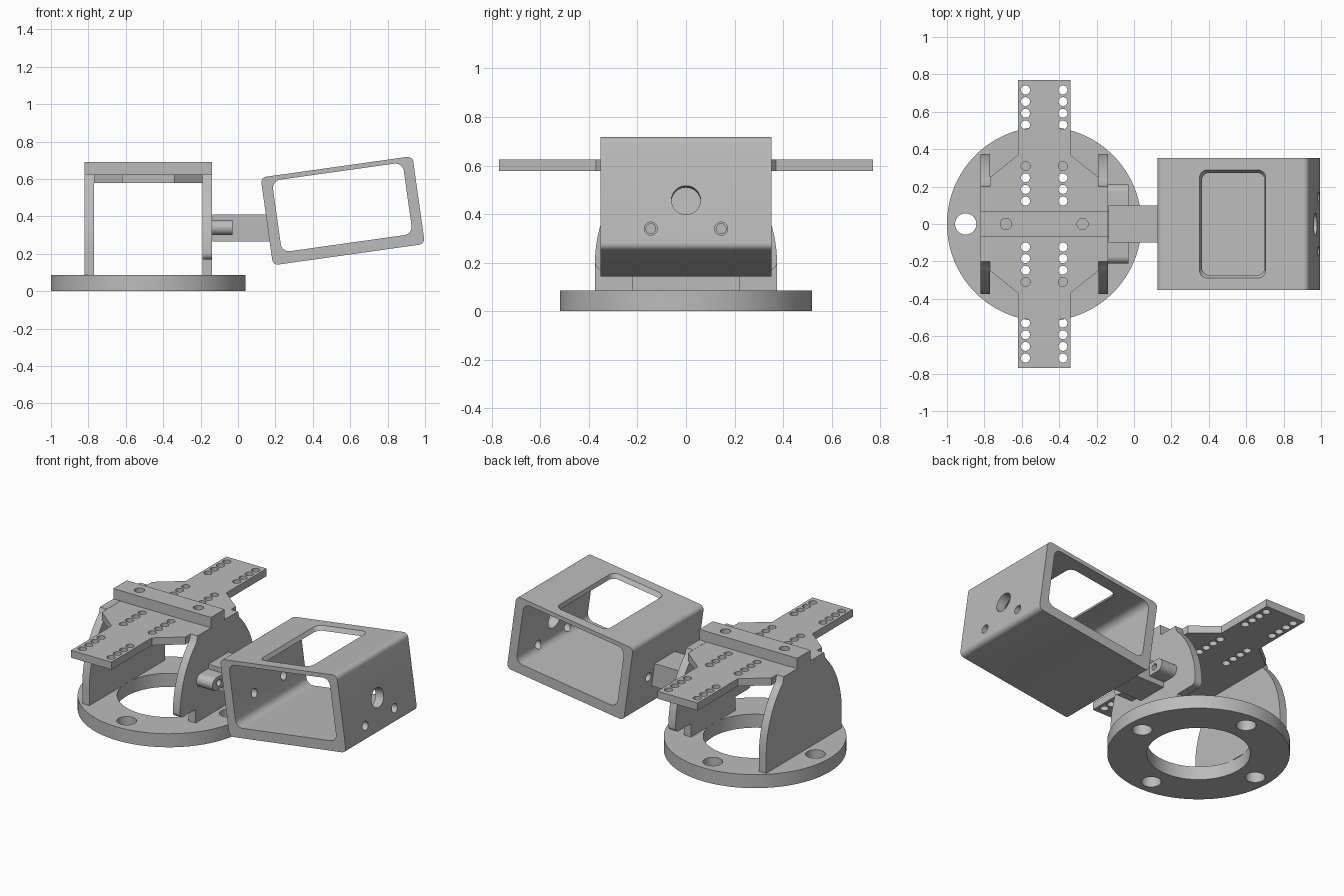
import bpy, bmesh, math
from mathutils import Matrix, Vector

cube = bpy.data.objects.get("Cube")
if cube:
    bpy.data.objects.remove(cube, do_unlink=True)

grey = bpy.data.materials.new("plain grey")
grey.use_nodes = True
colour = (0.5, 0.5, 0.5, 1)
grey.diffuse_color = colour
grey.node_tree.nodes["Principled BSDF"].inputs["Base Color"].default_value = colour

# Each plane maps an outline (u, v) and a depth w to x, y, z
PLANES = {
    "XY": lambda u, v, w: (u, v, w),
    "XZ": lambda u, v, w: (u, w, v),
    "YZ": lambda u, v, w: (w, u, v),
}


def prism(name, outline, w0, w1, plane="XY", matrix=None, top_scale=1.0):
    """Extrude a closed outline from w0 to w1."""
    bm = bmesh.new()
    place = PLANES[plane]
    low = [bm.verts.new(place(u, v, w0)) for u, v in outline]
    high = [bm.verts.new(place(u * top_scale, v * top_scale, w1)) for u, v in outline]
    bm.faces.new(low)
    bm.faces.new(high)
    n = len(outline)
    for i in range(n):
        j = (i + 1) % n
        bm.faces.new((low[i], low[j], high[j], high[i]))
    bmesh.ops.recalc_face_normals(bm, faces=bm.faces)
    if matrix:
        bm.transform(matrix)
    mesh = bpy.data.meshes.new(name)
    bm.to_mesh(mesh)
    bm.free()
    mesh.materials.append(grey)
    obj = bpy.data.objects.new(name, mesh)
    bpy.context.collection.objects.link(obj)
    return obj


def arc(cx, cy, r, a0, a1, steps):
    angles = [math.radians(a0 + (a1 - a0) * i / steps) for i in range(steps + 1)]
    return [(cx + r * math.cos(a), cy + r * math.sin(a)) for a in angles]


def circle(cx, cy, r, steps=24):
    return arc(cx, cy, r, 0, 360, steps)[:-1]


def rect(u0, u1, v0, v1):
    return [(u0, v0), (u1, v0), (u1, v1), (u0, v1)]


def rounded(u0, u1, v0, v1, r, steps=8):
    return (arc(u1 - r, v0 + r, r, -90, 0, steps) + arc(u1 - r, v1 - r, r, 0, 90, steps)
            + arc(u0 + r, v1 - r, r, 90, 180, steps) + arc(u0 + r, v0 + r, r, 180, 270, steps))


def cut(obj, cutters):
    """Subtract the cutters and delete them."""
    bpy.context.view_layer.objects.active = obj
    for c in cutters:
        mod = obj.modifiers.new("hole", "BOOLEAN")
        mod.operation = "DIFFERENCE"
        mod.solver = "EXACT"
        mod.object = c
        bpy.ops.object.modifier_apply(modifier=mod.name)
        bpy.data.objects.remove(c, do_unlink=True)


def smooth(obj):
    bpy.ops.object.select_all(action="DESELECT")
    obj.select_set(True)
    bpy.context.view_layer.objects.active = obj
    bpy.ops.object.shade_smooth_by_angle(angle=math.radians(30))


CX = -0.48  # turntable axis

# Base ring with four mounting holes
ring = prism("base_ring", circle(CX, 0, 0.52, 96), 0, 0.085)
holes = [prism("cutter", circle(CX, 0, 0.295, 72), -0.1, 0.2)]
for k in range(4):
    a = k * math.pi / 2
    holes.append(prism("cutter", circle(CX + 0.42 * math.cos(a), 0.42 * math.sin(a), 0.057),
                       -0.1, 0.2))
cut(ring, holes)

# Side walls: curved flanks, flat top
flank = arc(0.375 - 0.54, 0.2, 0.54, 0, 49, 16)
flank = [p for p in flank if p[1] < 0.59] + [(0.2, 0.625)]
mirrored = [(-u, v) for u, v in reversed(flank)]
outer_wall = prism("outer_wall", [(0.375, 0.085)] + flank + mirrored + [(-0.375, 0.085)],
                   -0.82, -0.77, "YZ")

# The inner wall has rounded lower corners and stands on a narrower foot
corner = [(0.22, 0.085), (0.22, 0.17)] + arc(0.345, 0.2, 0.03, -90, -10, 6)
inner_wall = prism("inner_wall", corner + flank + mirrored
                   + [(-u, v) for u, v in reversed(corner)], -0.19, -0.14, "YZ")

# Perforated cross plate
half = [(0.14, -0.77), (0.14, -0.37), (0.29, -0.25), (0.29, 0.25), (0.14, 0.37), (0.14, 0.77)]
outline = [(CX + u, v) for u, v in half] + [(CX - u, v) for u, v in reversed(half)]
plate = prism("cross_plate", outline, 0.577, 0.624)
holes = []
for side in (-1, 1):
    for column in (-0.1, 0.1):
        for start in (0.123, 0.53):
            for k in range(4):
                y = side * (start + 0.0622 * k)
                holes.append(prism("cutter", circle(CX + column, y, 0.024, 20), 0.5, 0.7))
cut(plate, holes)

# Clamp bar across the top
bar = prism("clamp_bar", rect(-0.82, -0.14, -0.067, 0.067), 0.624, 0.69)
cut(bar, [prism("cutter", circle(x, 0, 0.03), 0.6, 0.8) for x in (-0.685, -0.275)])

# Bolt lug with rounded ends and two bolt holes
BOLTS = (-0.145, 0.145)


def bolt_drills(x0, x1, r):
    return [prism("cutter", circle(y, 0.34, r), x0, x1, "YZ") for y in BOLTS]


lug = prism("bolt_lug", rounded(-0.212, 0.212, 0.3, 0.38, 0.0399, 10), -0.14, -0.03, "YZ")
cut(lug, bolt_drills(-0.13, 0.1, 0.02))

# Tilted housing, open at front and back
tilt = Matrix.Translation(Vector((0.56, 0, 0.43))) @ Matrix.Rotation(math.radians(-8), 4, "Y")
housing = prism("housing", rounded(-0.41, 0.41, -0.237, 0.237, 0.03), -0.352, 0.352, "XZ", tilt)
cut(housing, [
    prism("cutter", rounded(-0.353, 0.353, -0.175, 0.211, 0.045), -0.5, 0.5, "XZ", tilt),
    prism("cutter", rounded(-0.167, 0.167, -0.27, 0.27, 0.04), 0.205, 0.245, "XY", tilt, 1.09),
    prism("cutter", circle(0, -0.03, 0.06, 32), 0.3, 0.5, "YZ", tilt),
] + bolt_drills(0.05, 1.1, 0.027))

# Neck joining the lug and the housing
neck = prism("neck", [(-0.136, 0.265), (0.185, 0.265), (0.165, 0.41), (-0.136, 0.41)],
             -0.1, 0.1, "XZ")

for part in (ring, outer_wall, inner_wall, plate, bar, lug, housing, neck):
    smooth(part)
